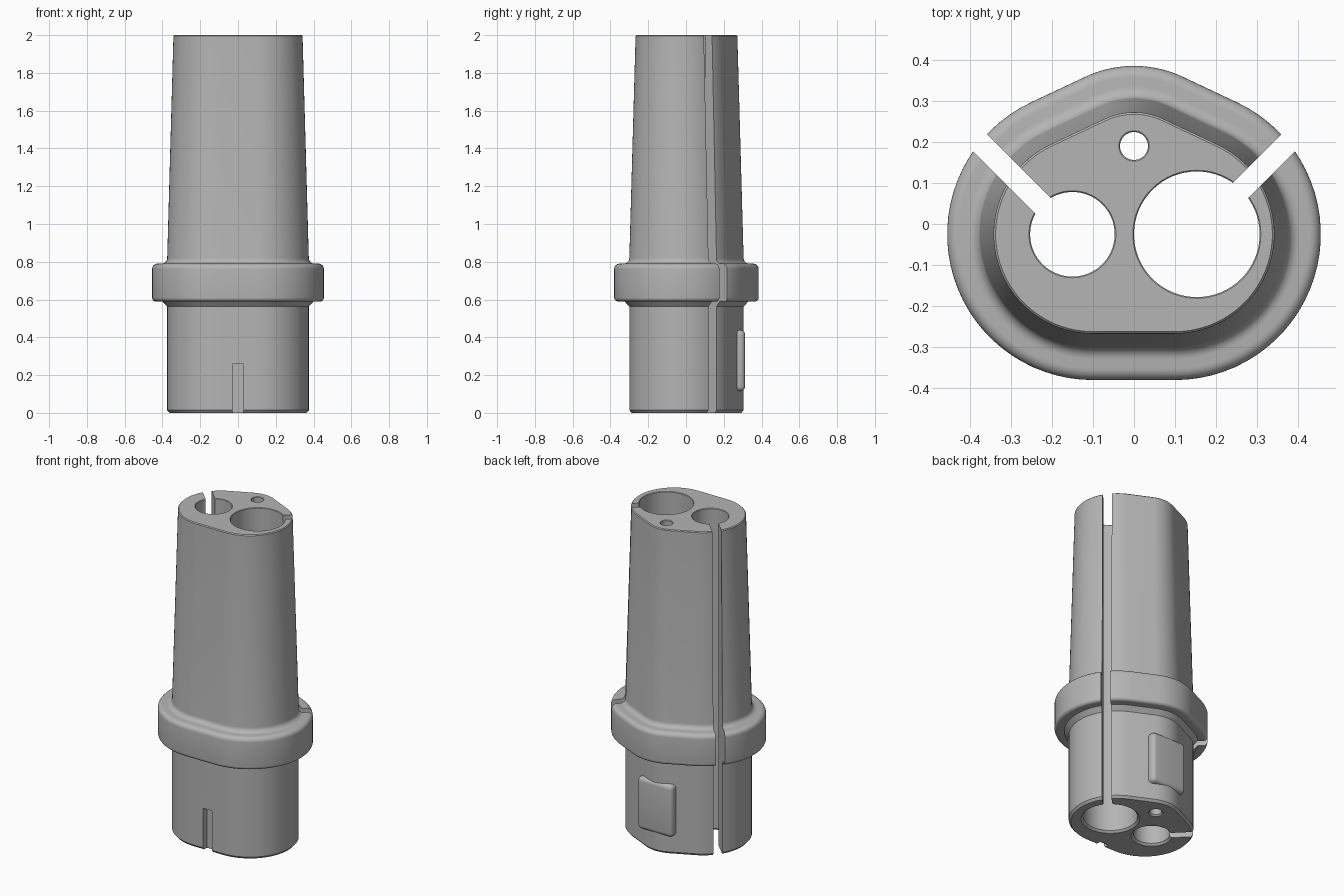
import bpy, bmesh, math
from mathutils import Matrix, Vector

if "Cube" in bpy.data.objects:
    bpy.data.objects.remove(bpy.data.objects["Cube"])

grey = bpy.data.materials.new("plain_grey")
grey.diffuse_color = (0.46, 0.46, 0.46, 1)
grey.use_nodes = True
grey.node_tree.nodes["Principled BSDF"].inputs["Base Color"].default_value = grey.diffuse_color


def make(name, bm):
    bmesh.ops.recalc_face_normals(bm, faces=bm.faces)
    me = bpy.data.meshes.new(name)
    bm.to_mesh(me)
    bm.free()
    me.materials.append(grey)
    ob = bpy.data.objects.new(name, me)
    bpy.context.collection.objects.link(ob)
    return ob


def loft(name, rings):
    bm = bmesh.new()
    vs = [[bm.verts.new(p) for p in r] for r in rings]
    n = len(rings[0])
    for a, b in zip(vs, vs[1:]):
        for i in range(n):
            j = (i + 1) % n
            bm.faces.new((a[i], a[j], b[j], b[i]))
    bm.faces.new(vs[0][::-1])
    bm.faces.new(vs[-1])
    return make(name, bm)


def box(name, lo, hi, rot=0.0, origin=(0, 0, 0)):
    bm = bmesh.new()
    bmesh.ops.create_cube(bm, size=1)
    for v in bm.verts:
        v.co = Vector([l + (c + 0.5) * (h - l) for l, h, c in zip(lo, hi, v.co)])
    bm.transform(Matrix.Translation(origin) @ Matrix.Rotation(rot, 4, 'Z'))
    return make(name, bm)


def smooth(ob, deg=30):
    bpy.ops.object.select_all(action='DESELECT')
    ob.select_set(True)
    bpy.context.view_layer.objects.active = ob
    bpy.ops.object.shade_smooth_by_angle(angle=math.radians(deg))


# Rounded outline wrapped around two side circles and one back circle, grown by d
def outline(d, z):
    t = 64.9
    pts = []
    for cx, cy, r, a0, a1, n in ((0.1, -0.025, 0.355, -90, t, 32),
                                 (0, 0.105, 0.28, t, 180 - t, 14),
                                 (-0.1, -0.025, 0.355, 180 - t, 270, 32)):
        for i in range(n + 1):
            a = math.radians(a0 + (a1 - a0) * i / n)
            pts.append((cx + (r + d) * math.cos(a), cy + (r + d) * math.sin(a), z))
    return pts


def arc(cd, cz, r, a0, a1, n=6):
    return [(cd + r * math.cos(math.radians(a0 + (a1 - a0) * i / n)),
             cz + r * math.sin(math.radians(a0 + (a1 - a0) * i / n))) for i in range(n + 1)]


# Body: plug, collar with rounded rims, tapered sleeve
profile = [(-0.092, 0), (-0.08, 0.014), (-0.08, 0.562), (-0.055, 0.59)]
profile += arc(-0.02, 0.61, 0.02, -90, 0)
profile += arc(-0.028, 0.762, 0.028, 0, 90)
profile += arc(-0.05, 0.82, 0.03, 270, 180)
profile += [(-0.113, 1.995), (-0.118, 2.0)]
body = loft("handle_body", [outline(d, z) for d, z in profile])

# Cutters: three through bores with chamfered mouths, two diagonal slits, a front notch
cutters = []
for name, x, y, r, c in (("small_bore", -0.15, -0.025, 0.103, 0.012),
                         ("large_bore", 0.153, -0.025, 0.153, 0.012),
                         ("pin_hole", 0, 0.19, 0.034, 0.008)):
    rings = [[(x + q * math.cos(2 * math.pi * i / 64), y + q * math.sin(2 * math.pi * i / 64), z)
              for i in range(64)]
             for q, z in ((r + c + 0.01, -0.01), (r, c), (r, 1.997), (r + 0.013, 2.01))]
    cutters.append(loft(name + "_cutter", rings))
for name, x, ang in (("left_slit", -0.152, 135), ("right_slit", 0.153, 45)):
    cutters.append(box(name + "_cutter", (0, -0.0265, -0.1), (0.7, 0.0265, 2.1),
                       math.radians(ang), (x, -0.025, 0)))
cutters.append(box("notch_cutter", (-0.03, -0.5, -0.1), (0.03, -0.262, 0.26)))

for c in cutters:
    m = body.modifiers.new(c.name, 'BOOLEAN')
    m.object, m.operation, m.solver = c, 'DIFFERENCE', 'EXACT'
bpy.context.view_layer.update()
dg = bpy.context.evaluated_depsgraph_get()
result = bpy.data.meshes.new_from_object(body.evaluated_get(dg))
body.modifiers.clear()
body.data = result
for c in cutters:
    bpy.data.objects.remove(c)
smooth(body)

# Rounded latch pad on the back of the plug
pad = box("latch_pad", (-0.12, 0.25, 0.115), (0.12, 0.313, 0.438))
bm = bmesh.new()
bm.from_mesh(pad.data)
edges = [e for e in bm.edges if any(v.co.y > 0.3 for v in e.verts)]
bmesh.ops.bevel(bm, geom=edges, offset=0.025, segments=5, profile=0.5, affect='EDGES')
bm.to_mesh(pad.data)
bm.free()
smooth(pad, 40)
